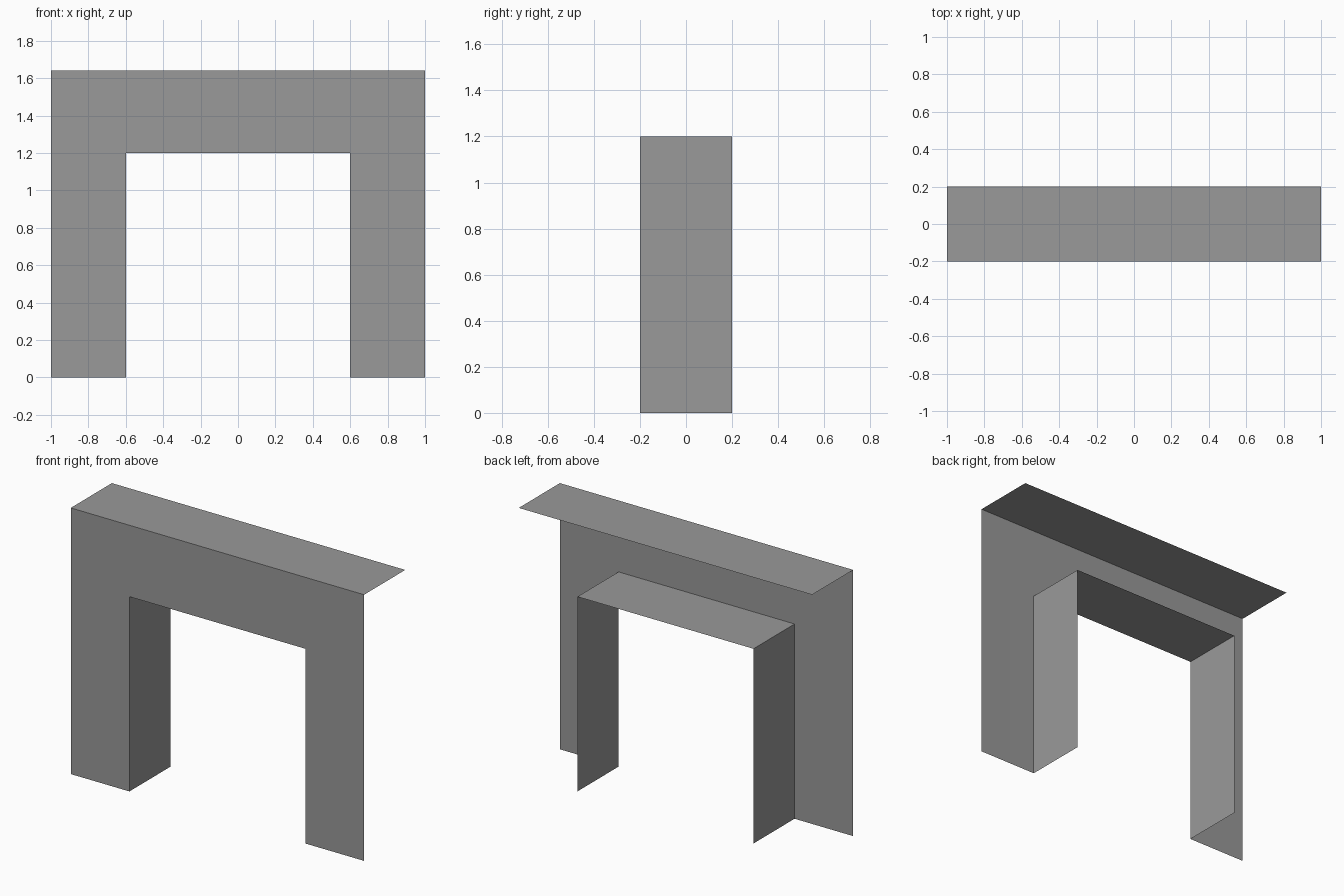
import bpy

cube = bpy.data.objects.get("Cube")
if cube:
    bpy.data.objects.remove(cube, do_unlink=True)

# Overall dimensions
HALF_WIDTH, HEIGHT = 1.0, 1.64
HALF_OPENING, OPENING_HEIGHT = 0.6, 1.2
FRONT, BACK = -0.2, 0.2

# Single plain material
COLOR = (0.32, 0.32, 0.32, 1.0)
grey = bpy.data.materials.new("plain_grey")
grey.use_nodes = True
grey.diffuse_color = COLOR
grey.node_tree.nodes["Principled BSDF"].inputs["Base Color"].default_value = COLOR


def add_sheet(name, points):
    """One flat, open face as its own part."""
    mesh = bpy.data.meshes.new(name)
    mesh.from_pydata(points, [], [range(len(points))])
    mesh.materials.append(grey)
    part = bpy.data.objects.new(name, mesh)
    bpy.context.collection.objects.link(part)
    return part


def add_return(name, a, b):
    """Sheet running from an edge of the front panel to the back."""
    return add_sheet(name, [(b[0], FRONT, b[1]), (a[0], FRONT, a[1]),
                            (a[0], BACK, a[1]), (b[0], BACK, b[1])])


# Front panel: doorway outline, counterclockwise from the front
right_half = [(HALF_OPENING, OPENING_HEIGHT), (HALF_OPENING, 0),
              (HALF_WIDTH, 0), (HALF_WIDTH, HEIGHT)]
outline = right_half + [(-x, z) for x, z in reversed(right_half)]
add_sheet("front_panel", [(x, FRONT, z) for x, z in outline])

# Top ledge and the lining of the opening; outer ends and back stay open
for name, start in (("left_jamb", 0), ("top_ledge", 3),
                    ("right_jamb", 6), ("opening_soffit", 7)):
    add_return(name, outline[start], outline[(start + 1) % len(outline)])
